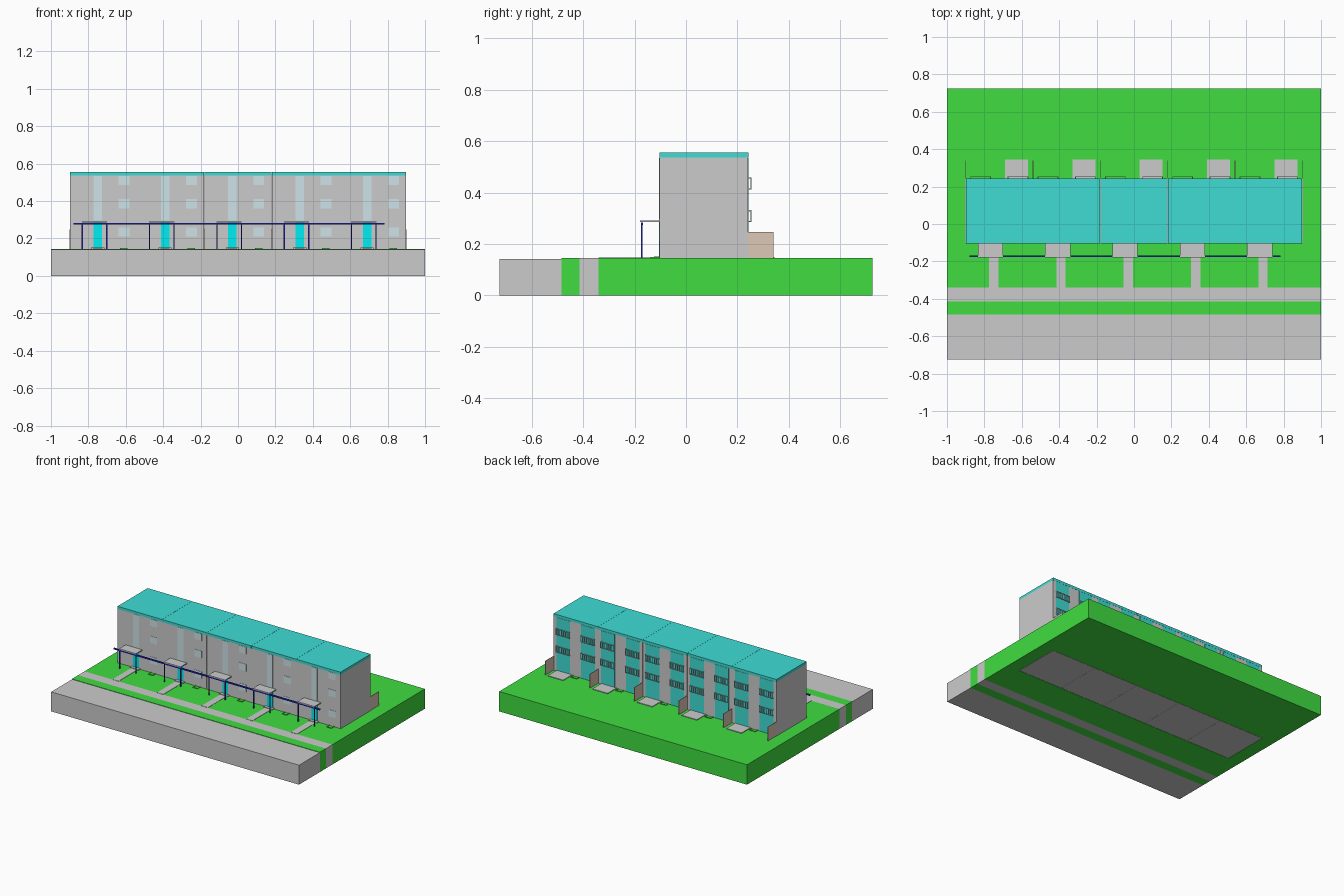
import bpy, bmesh
from mathutils import Vector

if "Cube" in bpy.data.objects:
    bpy.data.objects.remove(bpy.data.objects["Cube"])


def colour(name, rgb):
    m = bpy.data.materials.new(name)
    m.diffuse_color = (*rgb, 1)
    m.use_nodes = True
    m.node_tree.nodes["Principled BSDF"].inputs["Base Color"].default_value = m.diffuse_color
    return m


GREEN = colour("grass", (0.05, 0.72, 0.05))
TEAL = colour("teal", (0.05, 0.72, 0.66))
CYAN = colour("cyan", (0.0, 0.85, 0.9))
GLASS = colour("pale_glass", (0.62, 0.77, 0.81))
BLUE = colour("dark_blue", (0.02, 0.02, 0.5))
BROWN = colour("brown", (0.72, 0.58, 0.47))


def boxes(name, spans, mat=None):
    """One object made of boxes given as (x0, x1, y0, y1, z0, z1)."""
    bm = bmesh.new()
    for x0, x1, y0, y1, z0, z1 in spans:
        vs = bmesh.ops.create_cube(bm, size=1)["verts"]
        for v in vs:
            v.co = Vector((x0 + (v.co.x + .5) * (x1 - x0),
                           y0 + (v.co.y + .5) * (y1 - y0),
                           z0 + (v.co.z + .5) * (z1 - z0)))
    me = bpy.data.meshes.new(name)
    bm.to_mesh(me)
    bm.free()
    ob = bpy.data.objects.new(name, me)
    bpy.context.collection.objects.link(ob)
    if mat:
        me.materials.append(mat)
    return ob


UNITS = [-0.9 + 0.36 * i for i in range(5)]
FRONT, BACK, G = -0.103, 0.242, 0.145


def per_unit(name, spans, mat=None):
    """Repeat boxes, with x measured from each unit's left wall."""
    return boxes(name, [(u + a, u + b, *r) for u in UNITS for a, b, *r in spans], mat)


# ground strips
boxes("road", [(-1, 1, -0.725, -0.485, 0, 0.142)])
boxes("verge", [(-1, 1, -0.485, -0.415, 0, G)], GREEN)
boxes("pavement", [(-1, 1, -0.415, -0.34, 0, G)])
lawn = boxes("lawn", [(-1, 1, -0.34, 0.725, 0, G)], GREEN)
cutter = boxes("foundation_cutter", [(-0.902, 0.902, FRONT - .002, BACK + .002, -0.1, 0.3)])
cutter.hide_render = True
cutter.hide_viewport = True
cut = lawn.modifiers.new("foundation_hole", "BOOLEAN")
cut.operation = "DIFFERENCE"
cut.object = cutter
per_unit("entrance_paths", [(0.125, 0.175, -0.34, FRONT, 0.14, 0.147)])

# five house blocks with roof slabs
per_unit("house_blocks", [(0.0005, 0.3595, FRONT, BACK, 0, 0.537)])
per_unit("roof", [(0.0005, 0.3595, FRONT - .001, BACK + .001, 0.537, 0.556)], TEAL)

# front facade
f = (FRONT - .002, FRONT + .004)
per_unit("front_doors", [(0.127, 0.173, *f, 0.15, 0.285)], CYAN)
per_unit("stair_windows", [(0.127, 0.173, *f, 0.295, 0.535)], GLASS)
per_unit("front_windows", [(0.262, 0.32, *f, z, z + 0.05)
                           for z in (0.21, 0.36, 0.485)], GLASS)
per_unit("door_steps", [(0.115, 0.185, -0.125, FRONT, 0.14, 0.151)])

# entrance canopies on posts with one long beam
per_unit("canopies", [(0.065, 0.2, -0.178, FRONT, 0.285, 0.292)])
per_unit("canopy_posts", [(x - .003, x + .003, -0.175, -0.169, G, 0.28)
                          for x in (0.067, 0.198)], BLUE)
boxes("canopy_beam", [(-0.88, 0.783, -0.176, -0.168, 0.274, 0.284)], BLUE)

# back facade: full-height coloured bays
b = (BACK - .004, BACK + .002)
BAYS = ((0.025, 0.135), (0.225, 0.335))
per_unit("back_window_bays", [(x0, x1, *b, G, 0.535) for x0, x1 in BAYS], TEAL)

# balcony railings on the two upper floors
rails = []
for x0, x1 in BAYS:
    for z in (0.285, 0.412):
        for h in (0, 0.042):
            rails.append((x0, x1, 0.25, 0.254, z + h, z + h + .004))
            for x in (x0, x1 - .004):
                rails.append((x, x + .004, BACK, 0.25, z + h, z + h + .004))
        for i in range(8):
            x = x0 + (x1 - x0 - .004) * i / 7
            rails.append((x, x + .004, 0.25, 0.254, z + .004, z + 0.042))
per_unit("balcony_railings", rails)

# terraces and dividing walls
per_unit("terraces", [(0.21, 0.333, BACK, 0.345, 0.14, 0.15)])
boxes("terrace_walls", [(x - .0015, x + .0015, BACK, 0.34, G, 0.247)
                        for x in [-0.8985, -0.54, -0.18, 0.18, 0.54, 0.8985]], BROWN)


# low kerbs around the basement light wells
def kerb(x0, x1, y_wall, y_out):
    lo, hi = sorted((y_wall, y_out))
    s = .003
    e = (hi - s, hi) if y_out > y_wall else (lo, lo + s)
    return [(x0, x0 + s, lo, hi, 0.14, 0.149), (x1 - s, x1, lo, hi, 0.14, 0.149),
            (x0, x1, *e, 0.14, 0.149)]


per_unit("light_well_kerbs", kerb(0.27, 0.31, FRONT, -0.138) + kerb(0.15, 0.2, BACK, 0.273), GREEN)
